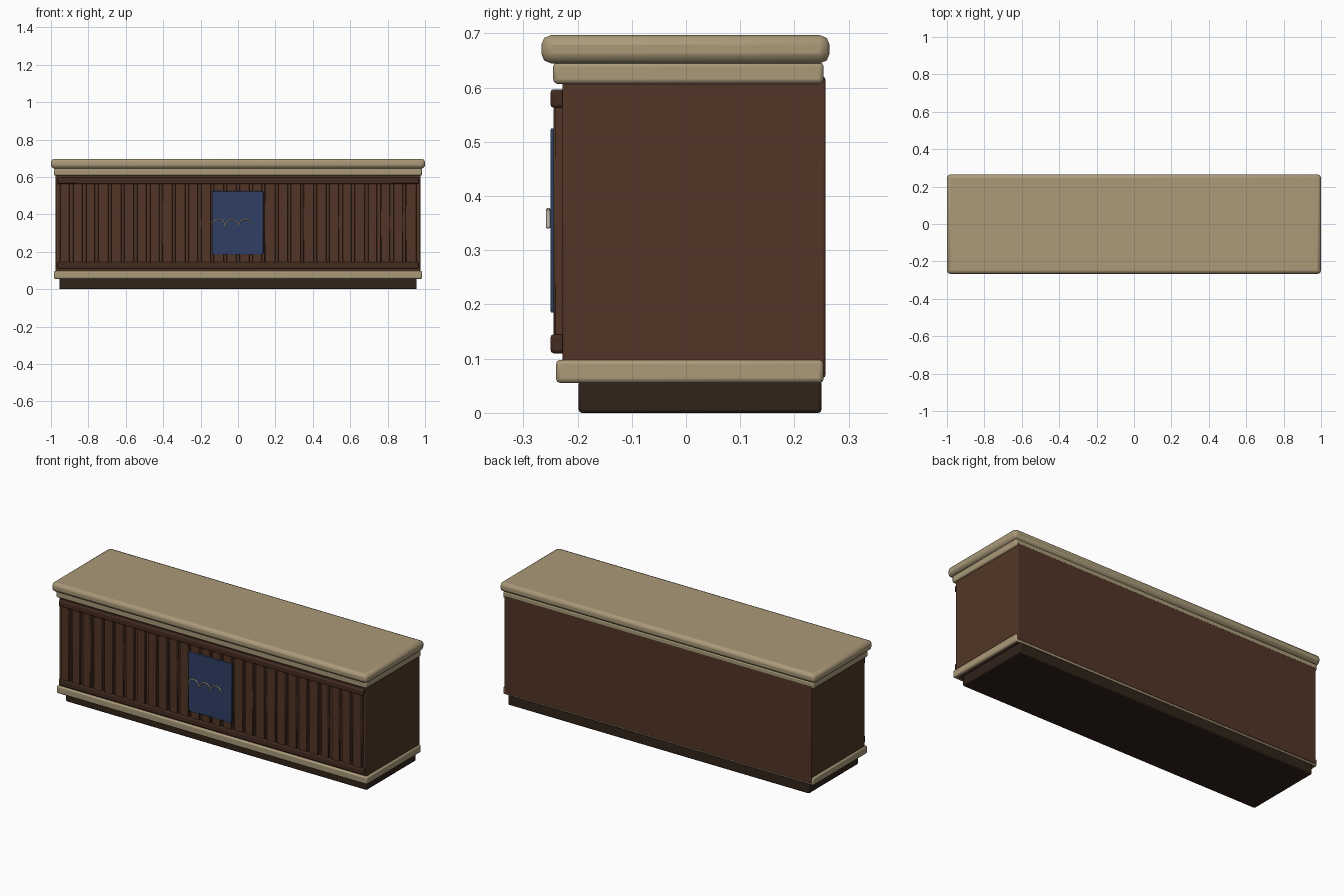
import bpy, math, random

if "Cube" in bpy.data.objects:
    bpy.data.objects.remove(bpy.data.objects["Cube"])

random.seed(4)


def material(name, rgb):
    m = bpy.data.materials.new(name)
    m.diffuse_color = (*rgb, 1)
    m.use_nodes = True
    m.node_tree.nodes["Principled BSDF"].inputs["Base Color"].default_value = m.diffuse_color
    return m


WOOD = material("brown_wood", (0.085, 0.036, 0.02))
RAIL = material("rail_wood", (0.055, 0.025, 0.015))
DARK = material("dark_wood", (0.03, 0.017, 0.01))
STONE = material("tan_top", (0.40, 0.32, 0.19))
BLUE = material("blue_panel", (0.028, 0.05, 0.13))
METAL = material("pale_metal", (0.45, 0.43, 0.36))


def box(name, x, y, z, mat, bevel=0.0, segments=2):
    """Box from (min, max) ranges with an optional edge bevel."""
    bpy.ops.mesh.primitive_cube_add(
        size=1, location=[(a + b) / 2 for a, b in (x, y, z)])
    o = bpy.context.object
    o.name = name
    o.scale = [b - a for a, b in (x, y, z)]
    bpy.ops.object.transform_apply(location=False, rotation=False, scale=True)
    o.data.materials.append(mat)
    if bevel:
        m = o.modifiers.new("bevel", 'BEVEL')
        m.width = bevel
        m.segments = segments
        bpy.ops.object.shade_smooth_by_angle(angle=math.radians(40))
    return o


# Carcass, back panel and recessed plinth
box("cabinet_body", (-0.975, 0.975), (-0.228, 0.25), (0.055, 0.62), WOOD, 0.004)
box("back_panel", (-0.975, 0.975), (0.24, 0.257), (0.065, 0.62), WOOD, 0.004)
box("plinth", (-0.955, 0.955), (-0.198, 0.25), (0.0, 0.06), DARK, 0.006)

# Counter top and trims
box("counter_top", (-1.0, 1.0), (-0.267, 0.265), (0.645, 0.697), STONE, 0.018)
box("top_trim", (-0.985, 0.985), (-0.245, 0.254), (0.607, 0.647), STONE, 0.008)
box("base_trim", (-0.985, 0.985), (-0.24, 0.254), (0.055, 0.098), STONE, 0.008)

# Front rails
for name, z in (("upper_rail", (0.563, 0.597)), ("lower_rail", (0.11, 0.145))):
    box(name, (-0.965, 0.965), (-0.25, -0.222), z, RAIL, 0.006)

# Row of slightly uneven vertical slats
COUNT = 28
PITCH = 1.92 / COUNT
for i in range(COUNT):
    cx = -0.96 + PITCH * (i + 0.5)
    half = random.uniform(0.024, 0.029)
    front = random.uniform(-0.245, -0.241)
    box(f"slat_{i + 1}", (cx - half, cx + half), (front, -0.222),
        (0.14, 0.567), WOOD, 0.003, 1)

# Blue centre panel
box("centre_panel", (-0.14, 0.135), (-0.25, -0.235), (0.185, 0.525), BLUE, 0.003)

# Three small scallop arches on the panel
for i in range(3):
    cx = -0.104 + 0.0715 * i
    curve = bpy.data.curves.new(f"scallop_arch_{i + 1}", 'CURVE')
    curve.dimensions = '3D'
    curve.bevel_depth = 0.004
    curve.bevel_resolution = 1
    curve.use_fill_caps = True
    spline = curve.splines.new('POLY')
    spline.points.add(12)
    for k, p in enumerate(spline.points):
        a = math.pi * k / 12
        p.co = (cx + 0.034 * math.cos(a), -0.254, 0.341 + 0.034 * math.sin(a), 1)
    curve.materials.append(METAL)
    bpy.context.collection.objects.link(
        bpy.data.objects.new(f"scallop_arch_{i + 1}", curve))
